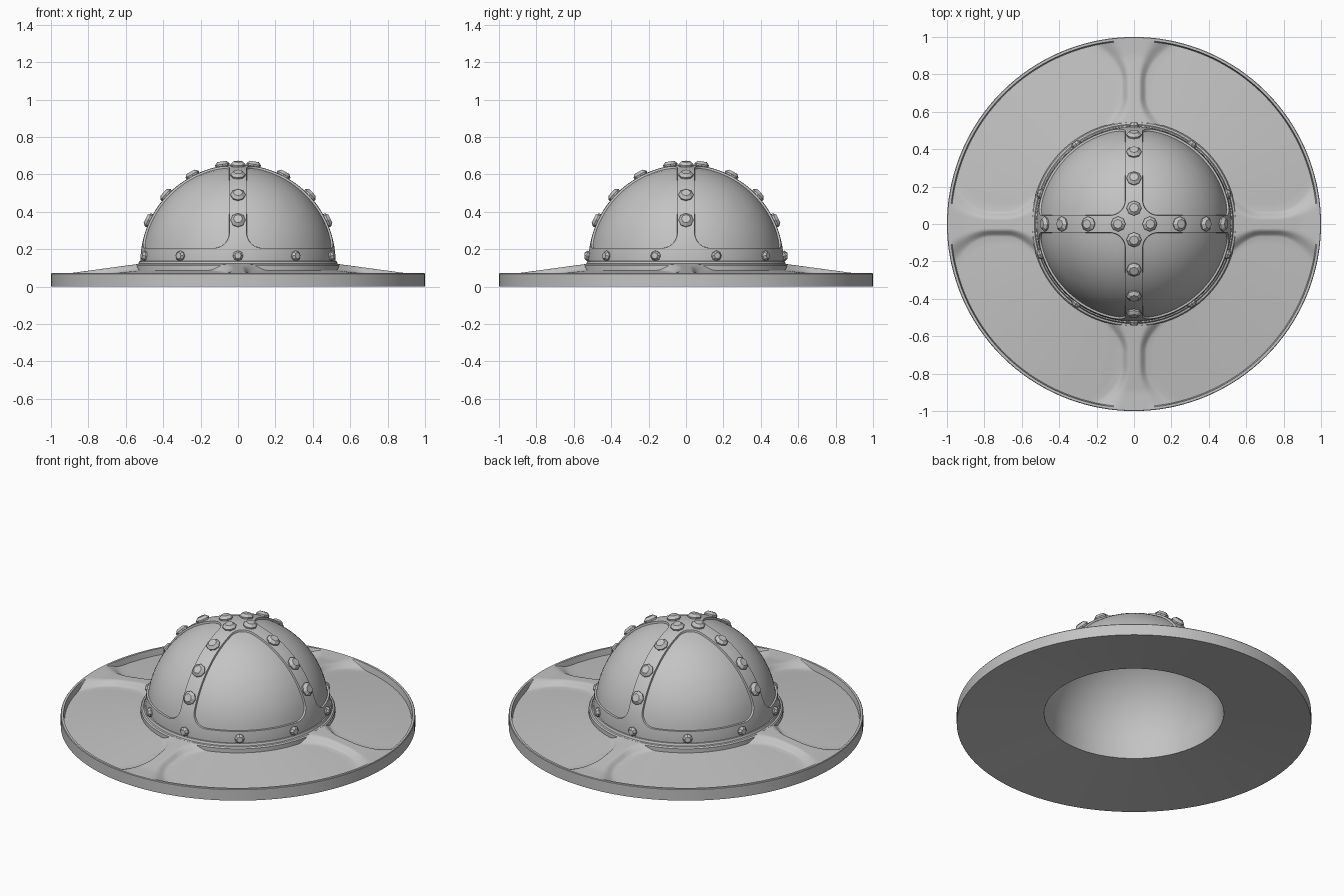
import bpy, bmesh, math
from mathutils import Vector, Matrix

cube = bpy.data.objects.get("Cube")
if cube:
    bpy.data.objects.remove(cube, do_unlink=True)

steel = bpy.data.materials.new("plain steel grey")
GREY = (0.55, 0.55, 0.55, 1)
steel.diffuse_color = GREY
steel.use_nodes = True
steel.node_tree.nodes["Principled BSDF"].inputs["Base Color"].default_value = GREY

CENTRE = Vector((0, 0, 0.13))   # centre of the dome sphere
R_STRAP, R_PANEL = 0.522, 0.511


def finish(bm, name, angle=30, flip=False):
    bmesh.ops.remove_doubles(bm, verts=bm.verts, dist=0.0004)
    bmesh.ops.recalc_face_normals(bm, faces=bm.faces)
    if flip:
        bmesh.ops.reverse_faces(bm, faces=bm.faces)
    me = bpy.data.meshes.new(name)
    bm.to_mesh(me)
    bm.free()
    me.materials.append(steel)
    ob = bpy.data.objects.new(name, me)
    bpy.context.collection.objects.link(ob)
    bpy.ops.object.select_all(action='DESELECT')
    ob.select_set(True)
    bpy.context.view_layer.objects.active = ob
    bpy.ops.object.shade_smooth_by_angle(angle=math.radians(angle))


def bridge(bm, rings):
    """Join closed rings of points with quads."""
    vs = [[bm.verts.new(p) for p in ring] for ring in rings]
    n = len(vs[0])
    for a, b in zip(vs, vs[1:]):
        for i in range(n):
            j = (i + 1) % n
            bm.faces.new((a[i], a[j], b[j], b[i]))
    return vs


def circle(r, z, n):
    return [(r * math.cos(math.tau * i / n), r * math.sin(math.tau * i / n), z) for i in range(n)]


def lathe(name, profile, n=128, cap=False, flip=False):
    bm = bmesh.new()
    rings = bridge(bm, [circle(r, z, n) for r, z in profile])
    if cap:
        bm.faces.new(rings[-1])
    finish(bm, name, flip=flip)


# --- Brim: sunken quarter panels between four raised, flaring bands
RIM_Z, R_IN, R_WALL = 0.072, 0.54, 0.978


def band_half_width(r):
    return 0.068 + 0.10 * (max(0, 0.68 - r) / 0.14) ** 2 + 0.14 * (max(0, r - 0.76) / 0.21) ** 2


def brim_ring(r):
    t = (r - R_IN) / (R_WALL - R_IN)
    z_panel = 0.088 + t * (0.035 - 0.088)
    z_band = max(RIM_Z, 0.120 - (r - R_IN) * 0.135)
    edge = math.asin(band_half_width(r) / r)
    half = []                                   # band centre to panel centre
    for i in range(11):
        s = max(0, (i / 10 - 0.4) / 0.6)
        k = 1 - s * s * (3 - 2 * s)
        half.append((edge * i / 10, z_panel + k * (z_band - z_panel)))
    for i in range(1, 13):
        half.append((edge + (math.pi / 4 - edge) * i / 12, z_panel))
    quarter = half + [(math.pi / 2 - a, z) for a, z in half[-2:0:-1]]
    return [(r * math.cos(a + q * math.pi / 2), r * math.sin(a + q * math.pi / 2), z)
            for q in range(4) for a, z in quarter]


STEPS = 24
rings = [brim_ring(R_IN + (R_WALL - R_IN) * i / STEPS) for i in range(STEPS + 1)]
rim = rings[-1]


def flat_ring(r, z):
    return [(x / R_WALL * r, y / R_WALL * r, z) for x, y, _ in rim]


# rim edge, then the hollowed cone of the underside
rings += [flat_ring(0.984, RIM_Z), flat_ring(0.997, RIM_Z), flat_ring(1.0, RIM_Z - 0.004),
          flat_ring(1.0, 0), flat_ring(0.507, 0.064)]
bm = bmesh.new()
bridge(bm, rings)
finish(bm, "brim")

# --- Dome: raised cross straps and base band framing four rounded panels
c = Vector((1, 1, 1)).normalized()
e1 = (Vector((0, 0, 1)) - c * c.z).normalized()
e2 = c.cross(e1)
ROUND = 0.085


def panel_gap(p):
    p = p * R_STRAP
    d = (p.x - 0.045, p.y - 0.045, p.z - 0.075)
    return ROUND - math.sqrt(sum(max(ROUND - a, 0) ** 2 for a in d))


def reach(f, axis):
    """Angle from the panel centre, along one direction, at which f becomes zero."""
    lo, hi = 0.0, 1.1
    for _ in range(40):
        m = (lo + hi) / 2
        if f(c * math.cos(m) + axis * math.sin(m)) > 0:
            lo = m
        else:
            hi = m
    return lo


N = 120
axes = [e1 * math.cos(math.tau * i / N) + e2 * math.sin(math.tau * i / N) for i in range(N)]
inner = [reach(panel_gap, a) for a in axes]
outer = [reach(lambda p: min(p), a) for a in axes]


def shell_ring(radius, angles):
    return [(c * math.cos(t) + a * math.sin(t)) * radius for a, t in zip(axes, angles)]


shell = [shell_ring(R_STRAP, [o + (i - o) * k / 4 for o, i in zip(outer, inner)]) for k in range(5)]
shell += [shell_ring(R_PANEL, [i * 0.99 * k / 9 for i in inner]) for k in range(9, 0, -1)]
bm = bmesh.new()
for q in range(4):
    turn = Matrix.Rotation(q * math.pi / 2, 3, 'Z')
    vs = bridge(bm, [[turn @ p + CENTRE for p in ring] for ring in shell])
    bm.faces.new(vs[-1])
finish(bm, "dome")

# --- Stepped collar where the dome meets the brim
lathe("collar", [(0.515, 0.137), (0.528, 0.135), (0.533, 0.122), (0.543, 0.120),
                 (0.549, 0.112), (0.549, 0.08)])

# --- Hollow inside
arc = [(0.498 * math.cos(a), 0.13 + 0.498 * math.sin(a))
       for a in (math.radians(90 * i / 24) for i in range(24))]
lathe("lining", [(0.507, 0.064)] + arc + [(0.01, 0.628)], cap=True, flip=True)


# --- Rivets: faceted domed studs
def rivet(name, pos, normal, r, h):
    bm = bmesh.new()
    vs = bridge(bm, [circle(r * 0.9, -0.012, 8), circle(r, h * 0.35, 8), circle(r * 0.6, h, 8)])
    bm.faces.new(vs[-1])
    bm.transform(Matrix.Translation(pos) @ normal.to_track_quat('Z', 'Y').to_matrix().to_4x4())
    finish(bm, name, angle=20)


for q in range(4):
    for k, d in enumerate((0.085, 0.247, 0.39, 0.483)):
        tilt = math.asin(d / 0.534)
        n = Matrix.Rotation(q * math.pi / 2, 3, 'Z') @ Vector((math.sin(tilt), 0, math.cos(tilt)))
        rivet(f"strap_rivet_{q}_{k}", CENTRE + n * R_STRAP, n, 0.040, 0.024)

for k in range(10):
    a = math.pi / 2 + k * math.tau / 10
    n = Vector((math.cos(a), math.sin(a), 0.065)).normalized()
    rivet(f"base_rivet_{k}", CENTRE + n * R_STRAP, n, 0.028, 0.022)
